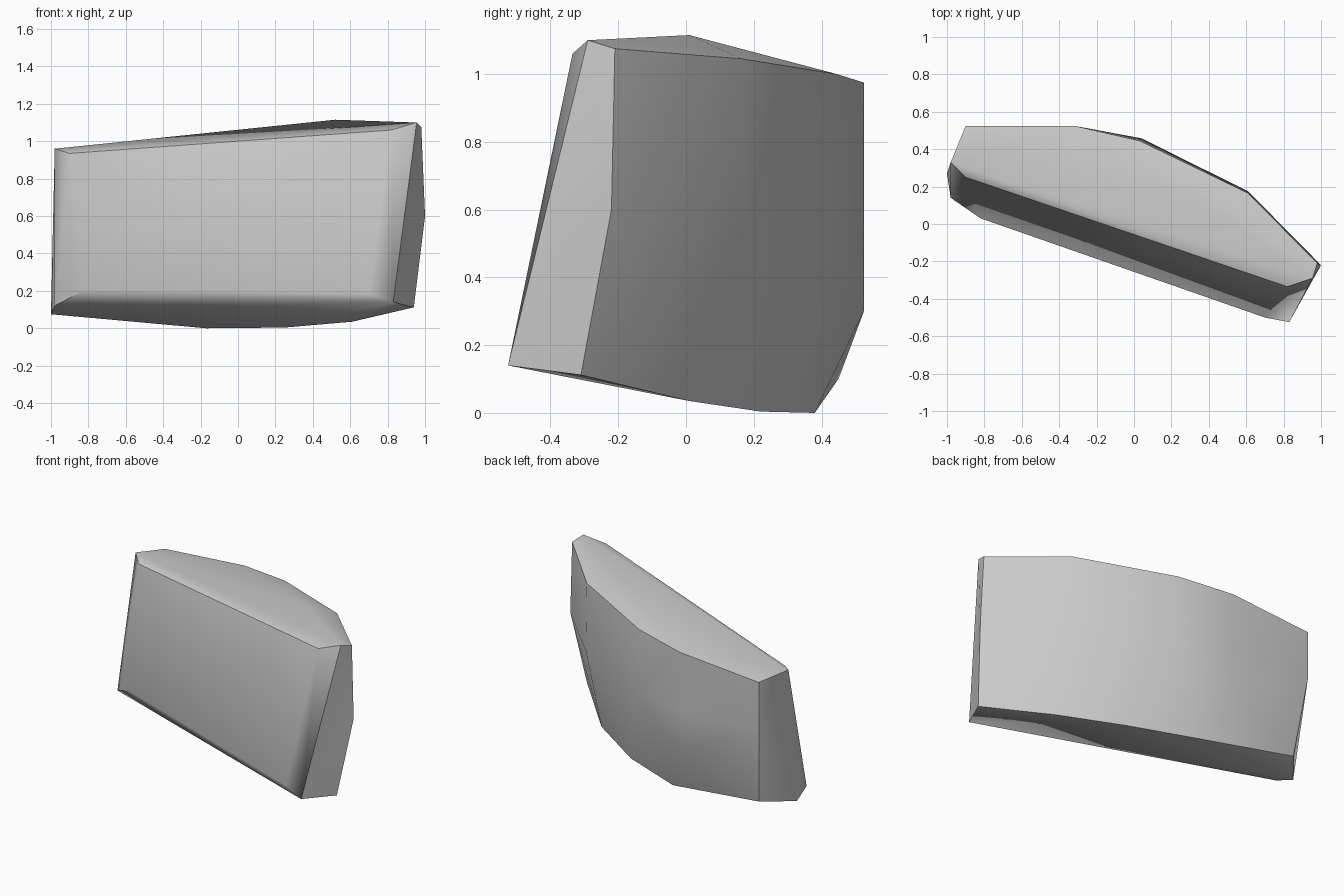
import bpy
import bmesh
from math import radians

# Remove the default object only
default = bpy.data.objects.get("Cube")
if default:
    bpy.data.objects.remove(default, do_unlink=True)


def make_material(name, colour):
    material = bpy.data.materials.new(name)
    material.use_nodes = True
    material.diffuse_color = colour
    material.node_tree.nodes["Principled BSDF"].inputs["Base Color"].default_value = colour
    return material


def hull_object(name, outlines, material):
    """Wrap a tight convex skin around a set of corner outlines."""
    bm = bmesh.new()
    for outline in outlines:
        for corner in outline:
            bm.verts.new(corner)
    bmesh.ops.convex_hull(bm, input=bm.verts[:])
    unused = [v for v in bm.verts if not v.link_faces]
    bmesh.ops.delete(bm, geom=unused, context="VERTS")
    bmesh.ops.recalc_face_normals(bm, faces=bm.faces[:])
    mesh = bpy.data.meshes.new(name)
    bm.to_mesh(mesh)
    bm.free()
    mesh.materials.append(material)
    obj = bpy.data.objects.new(name, mesh)
    bpy.context.collection.objects.link(obj)
    return obj


# Flat slanted front face
front_face = [(-.98, .14, .12), (-.82, .03, .205), (.7, -.5, .185), (.83, -.525, .14),
              (.82, -.335, 1.06), (-.9, .25, .935)]
# Upper rim, running from the left end round the curved back
top_rim = [(-.98, .33, .96), (.955, -.29, 1.1), (.52, .01, 1.115), (.98, -.21, 1.075),
           (.61, .165, 1.045), (.03, .445, 1), (-.32, .525, .975), (-.9, .525, .93)]
# Bulging waist of the back and the two ends
waist = [(1, -.22, .6), (.61, .175, .6), (.04, .458, .6), (-.32, .525, .57),
         (-.9, .525, .62), (-.35, .525, .3)]
# Lower rim of the curved back
bottom_rim = [(.94, -.31, .112), (.61, .01, .035), (.25, .22, .004),
              (-.17, .38, 0), (-.85, .45, .1), (-1, .27, .075)]

stone_grey = make_material("stone grey", (.6, .6, .6, 1))
rock = hull_object("rock_slab", (front_face, top_rim, waist, bottom_rim), stone_grey)

# Soft shading with crisp outer edges
bpy.ops.object.select_all(action="DESELECT")
rock.select_set(True)
bpy.context.view_layer.objects.active = rock
bpy.ops.object.shade_smooth_by_angle(angle=radians(42))
